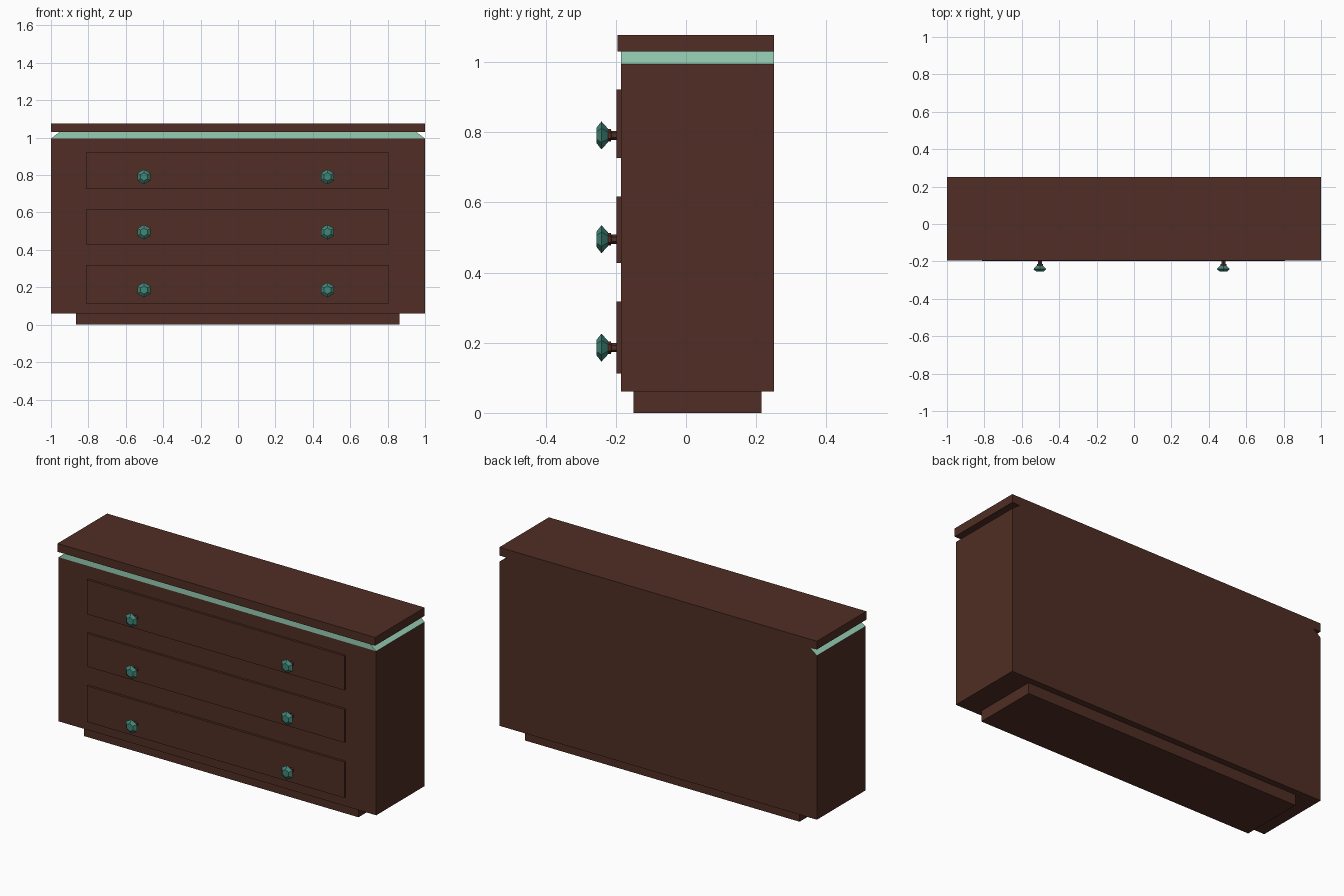
import bpy, bmesh, math

if "Cube" in bpy.data.objects:
    bpy.data.objects.remove(bpy.data.objects["Cube"])


def material(name, rgb):
    m = bpy.data.materials.new(name)
    m.diffuse_color = (*rgb, 1)
    m.use_nodes = True
    m.node_tree.nodes["Principled BSDF"].inputs["Base Color"].default_value = m.diffuse_color
    return m


BROWN = material("dark_brown_wood", (0.080, 0.027, 0.018))
MINT = material("mint_trim", (0.305, 0.61, 0.455))
TEAL = material("teal_glass", (0.054, 0.235, 0.185))


def finish(name, bm, *mats):
    bmesh.ops.recalc_face_normals(bm, faces=bm.faces)
    me = bpy.data.meshes.new(name)
    bm.to_mesh(me)
    bm.free()
    for m in mats:
        me.materials.append(m)
    ob = bpy.data.objects.new(name, me)
    bpy.context.collection.objects.link(ob)
    return ob


def box(name, x, y, z, *mats, top_inset=0.0):
    bm = bmesh.new()
    bmesh.ops.create_cube(bm, size=1)
    for v in bm.verts:
        hi = [c > 0 for c in v.co]
        v.co = (x[hi[0]], y[hi[1]], z[hi[2]])
        if hi[2]:
            v.co.x -= math.copysign(top_inset, v.co.x)
    return finish(name, bm, *mats)


def lathe(name, x, z, profile, mat, sides=6):
    """Capped faceted turning about the y axis; profile is (y, radius)."""
    bm = bmesh.new()
    rings = []
    for y, r in profile:
        rings.append([bm.verts.new((x + r * math.sin(2 * math.pi * i / sides), y,
                                    z + r * math.cos(2 * math.pi * i / sides)))
                      for i in range(sides)])
    for a, b in zip(rings, rings[1:]):
        for i in range(sides):
            j = (i + 1) % sides
            bm.faces.new((a[i], a[j], b[j], b[i]))
    bm.faces.new(rings[0])
    bm.faces.new(rings[-1])
    return finish(name, bm, mat)


# Plinth, carcass and top slab
box("plinth", (-0.866, 0.864), (-0.15, 0.215), (0, 0.061), BROWN)
box("carcass", (-1, 1), (-0.185, 0.251), (0.061, 0.995), BROWN)
box("top_slab", (-1, 1), (-0.195, 0.251), (1.03, 1.077), BROWN)

# Tapered trim under the slab: mint on the front and sides, brown at the back
trim = box("trim_band", (-1, 1), (-0.185, 0.251), (0.995, 1.03), MINT, BROWN, top_inset=0.046)
for p in trim.data.polygons:
    p.material_index = 1 if p.normal.y > 0.9 else 0

# Drawers, each with two faceted knobs
drawers = [("bottom", 0.113, 0.318, 0.186), ("middle", 0.428, 0.617, 0.495),
           ("top", 0.726, 0.922, 0.791)]
for row, z0, z1, zk in drawers:
    box(row + "_drawer", (-0.813, 0.808), (-0.198, -0.18), (z0, z1), BROWN)
    for side, x in (("left", -0.503), ("right", 0.478)):
        lathe(f"{row}_{side}_knob_stem", x, zk,
              [(-0.195, 0.013), (-0.213, 0.013), (-0.214, 0.018), (-0.226, 0.018)], BROWN)
        lathe(f"{row}_{side}_knob", x, zk,
              [(-0.223, 0.020), (-0.241, 0.040), (-0.255, 0.022)], TEAL)
